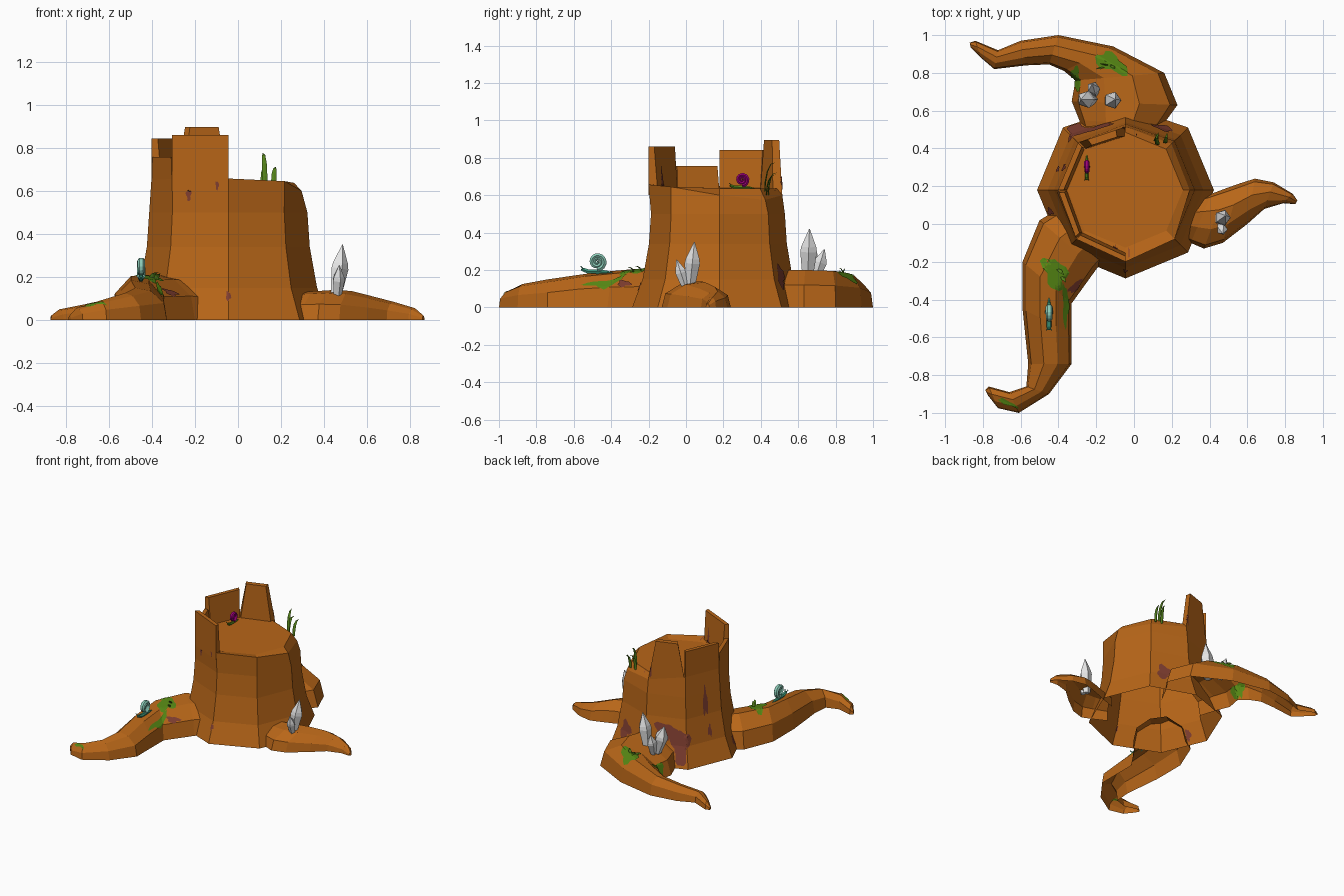
import bpy, bmesh, math
from mathutils import Vector
from mathutils.bvhtree import BVHTree

if "Cube" in bpy.data.objects:
    bpy.data.objects.remove(bpy.data.objects["Cube"])

CX, CY = -0.045, 0.18          # trunk axis
solid_v, solid_f = [], []      # wood surfaces that patches are projected onto


def material(name, r, g, b):
    m = bpy.data.materials.new(name)
    lin = lambda c: ((c / 255 + 0.055) / 1.055) ** 2.4 if c > 10 else c / 255 / 12.92
    m.diffuse_color = (lin(r), lin(g), lin(b), 1)
    m.use_nodes = True
    m.node_tree.nodes["Principled BSDF"].inputs["Base Color"].default_value = m.diffuse_color
    return m


WOOD = material("wood_brown", 184, 102, 24)
MOSS = material("moss_green", 86, 136, 20)
STAIN = material("maroon_stain", 128, 62, 48)
GRASS = material("grass_green", 84, 130, 26)
CRYSTAL = material("crystal_grey", 228, 228, 228)
TEAL = material("teal_shell", 140, 205, 185)
TEAL_BODY = material("teal_body", 65, 160, 130)
PURPLE = material("purple_shell", 160, 0, 125)


def build(name, verts, faces, mat, solid=False):
    verts = [Vector(v) for v in verts]
    me = bpy.data.meshes.new(name)
    me.from_pydata(verts, [], faces)
    bm = bmesh.new()
    bm.from_mesh(me)
    bmesh.ops.recalc_face_normals(bm, faces=bm.faces)
    bm.to_mesh(me)
    bm.free()
    me.materials.append(mat)
    ob = bpy.data.objects.new(name, me)
    bpy.context.collection.objects.link(ob)
    if solid:
        n = len(solid_v)
        solid_v.extend(verts)
        solid_f.extend([[i + n for i in f] for f in faces])
    return ob


def loft(name, rings, mat, solid=False, closed=True, start_cap=True):
    """Skin rings of equal length; open strips leave the underside hollow."""
    n = len(rings[0])
    verts = [p for r in rings for p in r]
    faces = [(k * n + i, k * n + (i + 1) % n, (k + 1) * n + (i + 1) % n, (k + 1) * n + i)
             for k in range(len(rings) - 1) for i in range(n if closed else n - 1)]
    faces.append(tuple(range(len(verts) - n, len(verts))))
    if start_cap:
        faces.append(tuple(range(n)))
    return build(name, verts, faces, mat, solid)


def tube(name, pts, radii, mat, sides=6, side_axis=(1, 0, 0), flat=1.0, thick=1.0):
    pts = [Vector(p) for p in pts]
    rings = []
    for i, p in enumerate(pts):
        t = (pts[min(i + 1, len(pts) - 1)] - pts[max(i - 1, 0)]).normalized()
        a = Vector(side_axis)
        a = (a - t * a.dot(t)).normalized()
        b = t.cross(a)
        rings.append([p + radii[i] * (a * math.cos(w) * flat + b * math.sin(w) * thick)
                      for w in (2 * math.pi * k / sides for k in range(sides))])
    return loft(name, rings, mat)


def polar(deg, r, z):
    a = math.radians(deg)
    return Vector((CX + r * math.cos(a), CY + r * math.sin(a), z))


# trunk: octagonal rings, uneven broken rim, flat cut top, hollow below
ANG = [i * 45 for i in range(8)]
rings = [[polar(a, r * (0.95 if a == 90 else 1), z) for a in ANG]
         for r, z in ((0.468, 0), (0.412, 0.15), (0.378, 0.34), (0.367, 0.50))]
rim_r = [0.34, 0.345, 0.335, 0.355, 0.357, 0.368, 0.38, 0.368]
rim_z = [0.60, 0.575, 0.60, 0.65, 0.65, 0.655, 0.657, 0.645]
rings.append([polar(a, r, z) for a, r, z in zip(ANG, rim_r, rim_z)])
rings.append([polar(a, 0.305, 0.637) for a in ANG])
loft("trunk", rings, WOOD, True, start_cap=False)


# splintered bark panels standing on four facets of the rim
def panel(name, i, top, taper, thick=0.03):
    a, b = ANG[i], ANG[(i + 1) % 8]
    ra, rb = rim_r[i], rim_r[(i + 1) % 8]
    lo = [polar(a, ra, 0.60), polar(b, rb, 0.60), polar(b, rb - 0.05, 0.60), polar(a, ra - 0.05, 0.60)]
    hi = [polar(a, ra, top), polar(b, rb, top), polar(b, rb - thick, top), polar(a, ra - thick, top)]
    hi = [hi[0].lerp(hi[1], taper), hi[1].lerp(hi[0], taper),
          hi[2].lerp(hi[3], taper), hi[3].lerp(hi[2], taper)]
    loft(name, [lo, hi], WOOD, True)


panel("back_bark", 2, 0.895, 0.2, 0.04)
panel("back_left_bark", 3, 0.842, 0.0)
panel("front_left_bark", 4, 0.757, 0.05)
panel("front_bark", 5, 0.86, 0.0)

# roots: each row is one edge point, the opposite edge point, and the height there
PROFILE = [(0, 0), (0.07, 0.6), (0.36, 1), (0.68, 0.90), (0.94, 0.53), (1, 0)]
ROOTS = {
    "front_root": [
        (-.40, .08, -.12, -.15, .20), (-.50, .02, -.20, -.24, .21), (-.59, -.20, -.33, -.42, .205),
        (-.59, -.45, -.33, -.58, .185), (-.56, -.74, -.33, -.74, .15), (-.57, -.86, -.45, -.90, .125),
        (-.66, -.89, -.61, -1.0, .09), (-.77, -.86, -.72, -.975, .055), (-.787, -.88, -.775, -.905, .02)],
    "back_root": [
        (.10, .42, -.25, .42, .20), (.15, .52, -.29, .55, .20), (.23, .63, -.33, .65, .20),
        (.16, .80, -.31, .76, .195), (-.11, .94, -.37, .81, .175), (-.40, 1.0, -.45, .845, .13),
        (-.60, .97, -.57, .84, .10), (-.72, .92, -.74, .82, .07), (-.84, .97, -.81, .88, .05),
        (-.87, .96, -.865, .935, .02)],
    "right_root": [
        (.30, .12, .20, -.05, .13), (.41, .16, .30, -.10, .135), (.49, .19, .37, -.13, .14),
        (.56, .215, .47, -.10, .135), (.64, .24, .60, .0, .11), (.74, .22, .69, .08, .085),
        (.84, .16, .79, .11, .055), (.865, .125, .855, .105, .02)],
}
for name, rows in ROOTS.items():
    loft(name, [[(lx + (rx - lx) * s, ly + (ry - ly) * s, h * t) for s, t in PROFILE]
                for lx, ly, rx, ry, h in rows], WOOD, True, closed=False, start_cap=False)

# thin moss and stain patches laid on both sides of the hollow wood
TREE = BVHTree.FromPolygons(solid_v, solid_f)


def patch(name, mat, origin, direction, u, v, seed):
    origin, d, u, v = Vector(origin), Vector(direction), Vector(u), Vector(v)
    R, N = 7, 20
    outer, inner, ok = [], [], []
    for k in range(R + 1):
        for i in range(N):
            w = 2 * math.pi * i / N
            r = k / R * (1 + 0.22 * math.sin(3 * w + seed) + 0.15 * math.sin(5 * w + 2 * seed))
            p = origin + u * r * math.cos(w) + v * r * math.sin(w)
            hit, nor, _, dist = TREE.ray_cast(p, d)
            good = hit is not None and dist < 1.2
            if good and nor.dot(d) > 0:
                nor = -nor
            outer.append(hit + nor * 0.004 if good else p)
            inner.append(hit - nor * 0.004 if good else p)
            ok.append(good)
    faces = []
    for k in range(R):
        for i in range(N):
            j = (i + 1) % N
            f = (k * N + i, k * N + j, (k + 1) * N + j, (k + 1) * N + i)
            if all(ok[q] for q in f) and max((outer[q] - outer[f[0]]).length for q in f) < 0.06:
                faces.append(f)
    build(name, outer, faces, mat)
    build(name + "_inside", inner, faces, mat)


for n, (x, y, a, b) in enumerate([(-.42, -.26, .06, .08), (-.365, -.43, .016, .11), (-.67, -.945, .05, .012),
                                  (-.12, .85, .085, .045), (-.31, .77, .03, .06)]):
    patch(f"moss_{n}", MOSS, (x, y, 1), (0, 0, -1), (a, -a * 0.4, 0), (0, b, 0), n)
for n, (ang, z, a, b) in enumerate([(129, .15, .06, .12), (113, .24, .08, .06), (60, .16, .06, .06),
                                    (160, .43, .020, .10), (163, .22, .015, .04),
                                    (196, .07, .02, .04), (238, .58, .012, .025), (262, .625, .008, .02),
                                    (270, .11, .01, .02), (80, .68, .012, .06), (92, .68, .012, .06)]):
    o = polar(ang, 0.51, z)
    d = Vector((CX - o.x, CY - o.y, 0)).normalized()
    patch(f"stain_{n}", STAIN, o, d, d.cross(Vector((0, 0, 1))) * a, (0, 0, b), n)
patch("root_stain", STAIN, (.2, -.33, .125), (-1, 0, 0), (0, .035, 0), (0, 0, .016), 2)


# crystals: five-sided leaning shards
def crystal(name, base, tip, r):
    base, tip = Vector(base), Vector(tip)
    tube(name, [base, base.lerp(tip, 0.55), base.lerp(tip, 0.65), tip],
         [r * 0.6, r, r * 0.9, 0.002], CRYSTAL, 5)


crystal("right_crystal_large", (.45, .02, .10), (.485, .045, .35), .043)
crystal("right_crystal_small", (.46, .0, .10), (.47, -.05, .255), .03)
crystal("back_crystal_large", (-.13, .65, .15), (-.10, .66, .42), .047)
crystal("back_crystal_middle", (-.22, .66, .15), (-.28, .66, .36), .048)
crystal("back_crystal_small", (-.21, .69, .15), (-.22, .74, .31), .036)


# grass blades: tapered, thin arcs
def blade(name, x, y, z, dx, dy, h):
    pts = [(x + dx * s * s, y + dy * s * s, z + h * (1.6 * s - 0.6 * s ** 3)) for s in (0, .25, .5, .75, 1)]
    tube(name, pts, [.010, .012, .011, .007, .001], GRASS, 4, thick=0.3)


for n, b in enumerate([(.125, .42, .60, -.01, .06, .175), (.115, .44, .60, .015, .045, .12),
                       (.165, .43, .60, .01, .05, .11),
                       (-.14, .84, .16, -.04, .01, .045), (-.12, .84, .16, .02, -.02, .05),
                       (-.16, .83, .16, -.04, -.01, .035),
                       (-.40, -.24, .19, .03, -.03, .03), (-.38, -.28, .18, .02, -.03, .035)]):
    blade(f"grass_blade_{n}", *b)


# snails: coiled shell, slug-like foot and eye stalks
def snail(name, x, y, z, s, head, shell, body):
    coil, N = [], 36
    for i in range(N + 1):
        t = i / N
        w = -head * 2 * math.pi * 2.4 * t - math.pi / 2
        r = s * (0.76 * (1 - t) ** 0.9)
        coil.append((x + 0.08 * s * t, y + r * math.cos(w), z + s * 1.1 + r * math.sin(w)))
    tube(name + "_shell", coil, [s * (0.29 - 0.17 * i / N) for i in range(N + 1)], shell, 6, flat=1.3)
    foot = [(x, y + head * s * k, z + s * h) for k, h in
            ((-1.6, .0), (-.9, .08), (0, .12), (.9, .14), (1.35, .3), (1.6, .32))]
    tube(name + "_body", foot, [s * k for k in (.03, .18, .25, .24, .22, .08)], body, 6)
    for side in (-1, 1):
        tube(name + "_stalk", [(x + side * s * .1, y + head * s * 1.4, z + s * .4),
                               (x + side * s * .25, y + head * s * 1.6, z + s * .65)],
             [s * .05, s * .06], body, 5)


snail("teal_snail", -.45, -.475, .185, .054, -1, TEAL, TEAL_BODY)
snail("purple_snail", -.25, .30, .637, .042, -1, PURPLE, GRASS)
